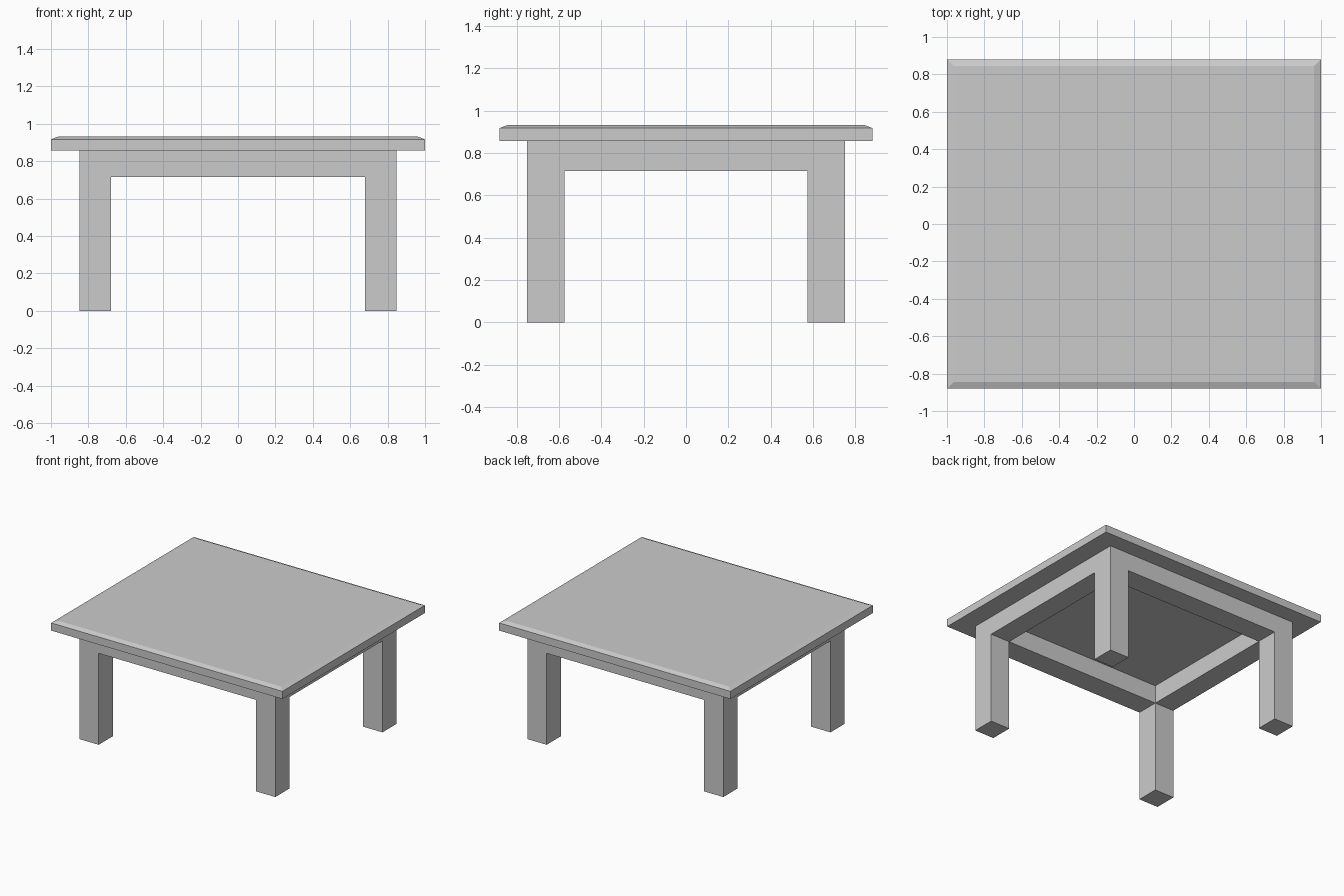
import bpy, bmesh

if "Cube" in bpy.data.objects:
    bpy.data.objects.remove(bpy.data.objects["Cube"])

TOP_Z, RIM_Z, UNDER_Z, APRON_Z = 0.931, 0.917, 0.857, 0.715


def add_object(name, bm):
    bmesh.ops.recalc_face_normals(bm, faces=bm.faces)
    mesh = bpy.data.meshes.new(name)
    bm.to_mesh(mesh)
    bm.free()
    obj = bpy.data.objects.new(name, mesh)
    bpy.context.collection.objects.link(obj)
    return obj


def extrude_to(bm, faces, z):
    """Extrude faces straight to height z and return the new end faces."""
    geom = bmesh.ops.extrude_face_region(bm, geom=faces)["geom"]
    bmesh.ops.delete(bm, geom=faces, context="FACES_ONLY")
    for v in geom:
        if isinstance(v, bmesh.types.BMVert):
            v.co.z = z
    return [f for f in geom if isinstance(f, bmesh.types.BMFace)]


# Table top: slab with a shallow chamfer around the upper rim
bm = bmesh.new()
rings = []
for hx, hy, z in [(1, 0.88, UNDER_Z), (1, 0.88, RIM_Z), (0.963, 0.845, TOP_Z)]:
    rings.append([bm.verts.new((sx * hx, sy * hy, z))
                  for sx, sy in [(-1, -1), (1, -1), (1, 1), (-1, 1)]])
for low, high in zip(rings, rings[1:]):
    for i in range(4):
        j = (i + 1) % 4
        bm.faces.new((low[i], low[j], high[j], high[i]))
bm.faces.new(rings[0])
bm.faces.new(rings[-1])
add_object("table_top", bm)

# Base: apron ring as thick as the legs, corner cells extended to the floor
bm = bmesh.new()
xs = [-0.848, -0.68, 0.68, 0.848]
ys = [-0.75, -0.574, 0.574, 0.75]
grid = [[bm.verts.new((x, y, UNDER_Z)) for y in ys] for x in xs]
ring, is_corner = [], {}
for i in range(3):
    for j in range(3):
        if (i, j) != (1, 1):
            ring.append(bm.faces.new((grid[i][j], grid[i + 1][j],
                                      grid[i + 1][j + 1], grid[i][j + 1])))
apron = extrude_to(bm, ring, APRON_Z)
corners = [f for f in apron
           if abs(f.calc_center_median().x) > 0.5 and abs(f.calc_center_median().y) > 0.5]
extrude_to(bm, corners, 0)
add_object("apron_and_legs", bm)
